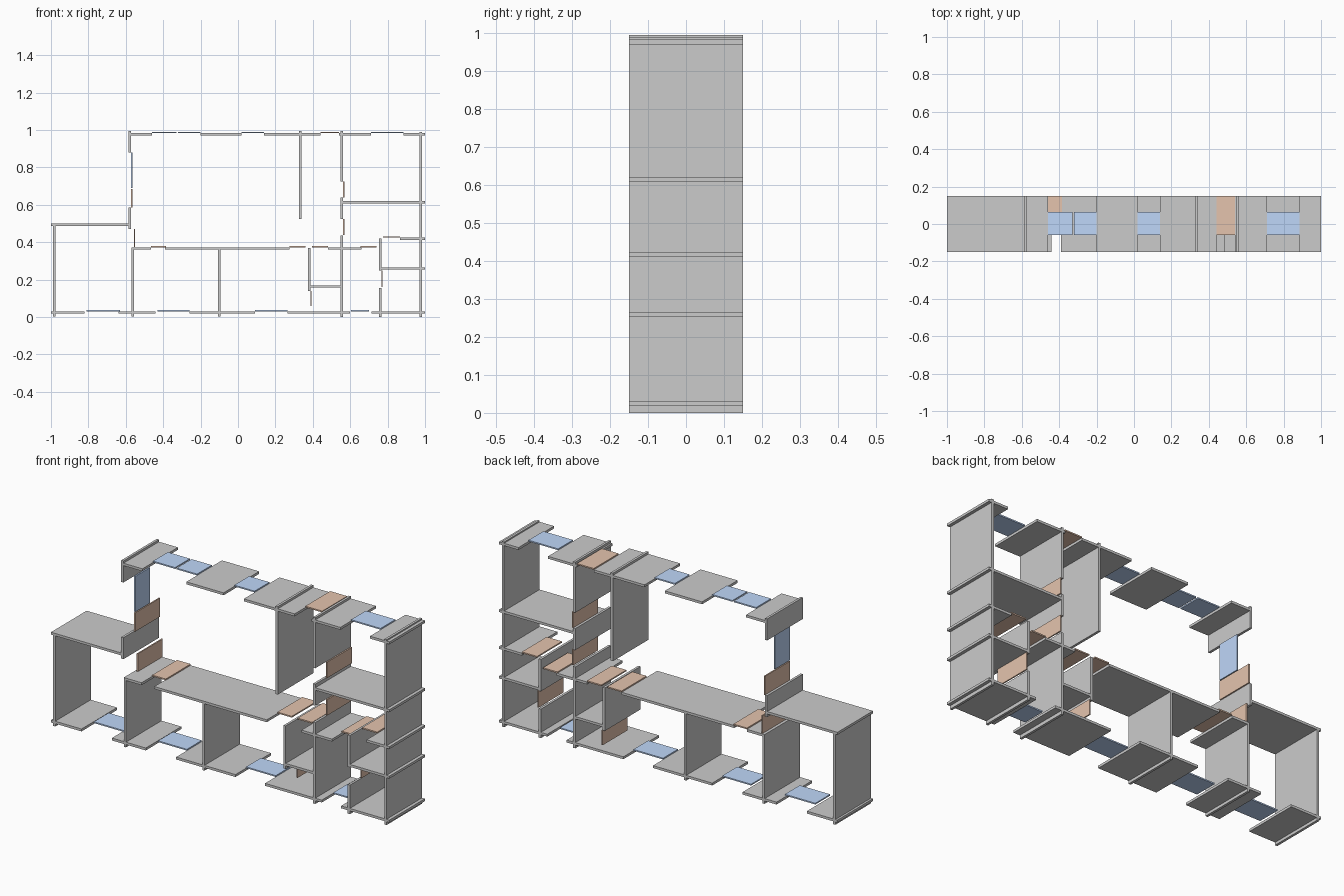
import bpy, bmesh

if "Cube" in bpy.data.objects:
    bpy.data.objects.remove(bpy.data.objects["Cube"])

def material(name, rgb):
    m = bpy.data.materials.new(name)
    m.diffuse_color = (*rgb, 1)
    m.use_nodes = True
    m.node_tree.nodes["Principled BSDF"].inputs["Base Color"].default_value = m.diffuse_color
    return m

BLUE = material("blue_panel", (0.52, 0.68, 0.95))
BROWN = material("brown_panel", (0.78, 0.55, 0.42))
T, P = 0.013, 0.007          # board and connector thickness

# Depth range and material for each kind of part
KIND = {"board": (-0.15, 0.15, None),
        "blue": (-0.06, 0.065, BLUE),
        "brown": (-0.06, 0.15, BROWN)}

def box(name, x0, x1, z0, z1, kind):
    y0, y1, mat = KIND[kind]
    bm = bmesh.new()
    bmesh.ops.create_cube(bm, size=1)
    for v in bm.verts:
        v.co.x = x1 if v.co.x > 0 else x0
        v.co.y = y1 if v.co.y > 0 else y0
        v.co.z = z1 if v.co.z > 0 else z0
    me = bpy.data.meshes.new(name)
    bm.to_mesh(me)
    bm.free()
    if mat:
        me.materials.append(mat)
    bpy.context.collection.objects.link(bpy.data.objects.new(name, me))

def shelves(name, z, spans, kind="board"):
    t = T if kind == "board" else P
    for x0, x1 in spans:
        box(name, x0, x1, z, z + t, kind)

def walls(name, x, spans, kind="board"):
    t = T if kind == "board" else P
    for z0, z1 in spans:
        box(name, x, x + t, z0, z1, kind)

# Floor row with connecting strips
shelves("floor_board", 0.018, [(-1, -0.82), (-0.64, -0.44), (-0.26, 0.09),
                               (0.265, 0.60), (0.715, 1)])
shelves("floor_strip", 0.031, [(-0.81, -0.63), (-0.43, -0.26), (0.09, 0.265),
                               (0.605, 0.70)], "blue")

# Top row with connecting strips
shelves("top_board", 0.970, [(-0.585, -0.46), (-0.20, 0.02), (0.14, 0.44),
                             (0.54, 0.71), (0.885, 1)])
shelves("top_strip", 0.983, [(-0.46, -0.33), (-0.32, -0.20), (0.02, 0.14),
                             (0.71, 0.885)], "blue")
shelves("top_panel", 0.983, [(0.44, 0.54)], "brown")

# Middle counter with connecting panels
shelves("counter_board", 0.360, [(-0.57, -0.465), (-0.39, -0.099),
                                 (-0.099, 0.275), (0.48, 0.66)])
shelves("counter_panel", 0.373, [(-0.465, -0.385), (0.275, 0.36),
                                 (0.395, 0.48), (0.655, 0.74)], "brown")

# Single shelves
shelves("left_shelf", 0.487, [(-1, -0.573)])
shelves("cubby_shelf", 0.157, [(0.38, 0.556)])
shelves("right_low_shelf", 0.253, [(0.758, 1)])
shelves("right_mid_shelf", 0.411, [(0.865, 1)])
shelves("right_mid_panel", 0.424, [(0.775, 0.865)], "brown")
shelves("right_high_shelf", 0.608, [(0.562, 1)])

# Upright boards
walls("left_end_wall", -0.988, [(0.003, 0.495)])
walls("left_upper_wall", -0.585, [(0.47, 0.585), (0.88, 0.995)])
walls("left_lower_wall", -0.57, [(0.003, 0.37)])
walls("centre_lower_wall", -0.106, [(0.003, 0.365)])
walls("hanging_wall", 0.327, [(0.525, 0.995)])
walls("cubby_wall", 0.374, [(0.14, 0.37)])
walls("right_divider", 0.549, [(0, 0.435), (0.525, 0.64), (0.725, 0.995)])
walls("right_lower_wall", 0.753, [(0, 0.155), (0.25, 0.42)])
walls("right_end_wall", 0.97, [(0, 0.99)])

# Upright connecting panels
walls("left_upright_strip", -0.572, [(0.69, 0.88)], "blue")
walls("left_upright_panel", -0.572, [(0.585, 0.685)], "brown")
walls("left_low_upright_panel", -0.557, [(0.375, 0.47)], "brown")
walls("cubby_upright_panel", 0.387, [(0.06, 0.14)], "brown")
walls("divider_upright_panel", 0.562, [(0.44, 0.525), (0.64, 0.725)], "brown")
walls("right_low_upright_panel", 0.766, [(0.16, 0.25)], "brown")
